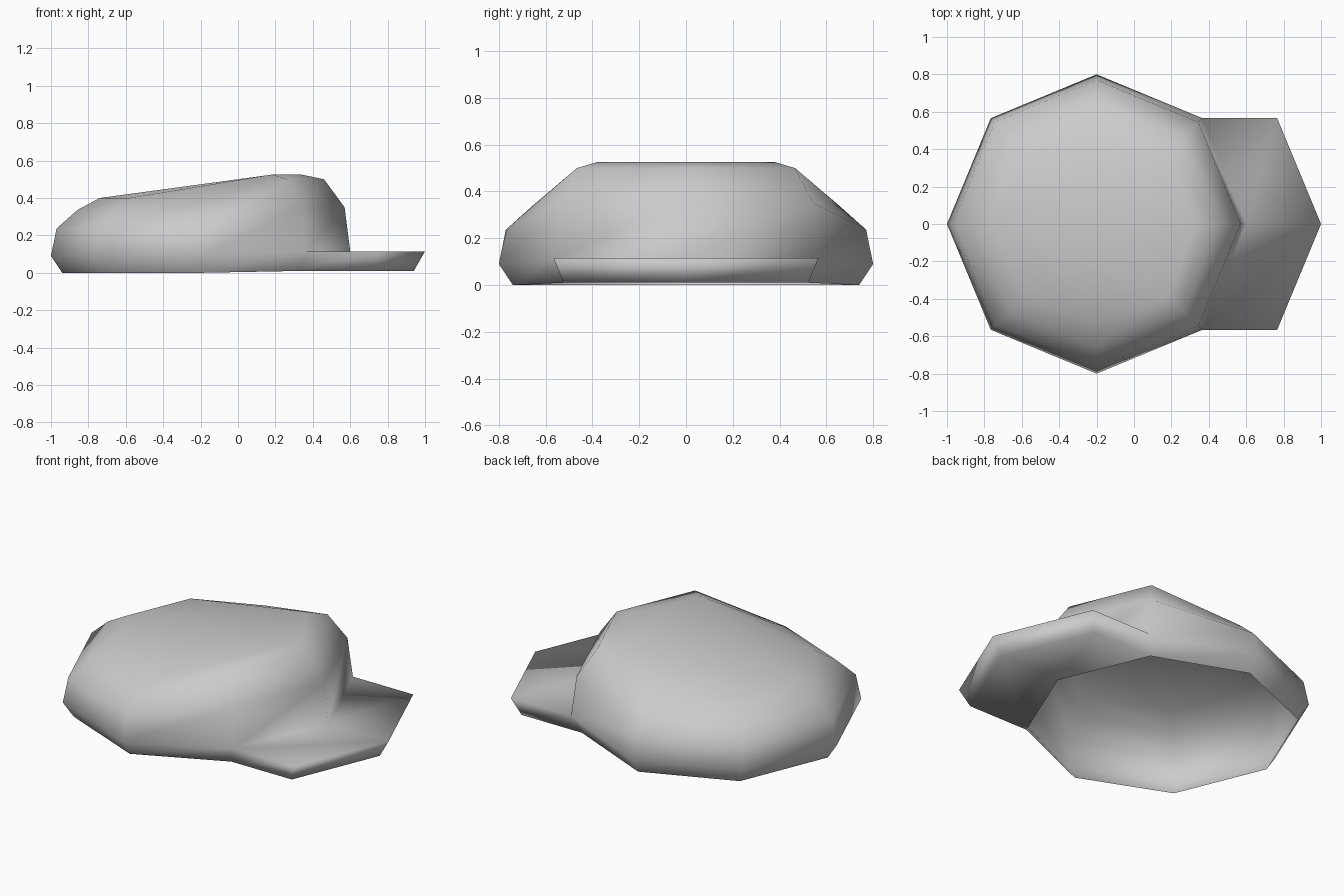
import bpy
import bmesh
from math import cos, sin, pi

cube = bpy.data.objects.get("Cube")
if cube:
    bpy.data.objects.remove(cube, do_unlink=True)

SIDES = 8
CENTRE_X = -0.2
BRIM_LENGTH = 0.4
FRONT = (7, 0, 1)          # corners over the brim

# Crown rings from the opening upward: radius, height at back, height over brim
RINGS = [
    (0.74, 0.00, 0.01),
    (0.80, 0.09, 0.115),
    (0.77, 0.237, 0.35),
    (0.66, 0.335, 0.50),
    (0.54, 0.40, 0.525),
]

grey = bpy.data.materials.new("cloth grey")
grey.use_nodes = True
colour = (0.6, 0.6, 0.6, 1)
grey.diffuse_color = colour
grey.node_tree.nodes["Principled BSDF"].inputs["Base Color"].default_value = colour

bm = bmesh.new()


def make_ring(radius, back_z, front_z):
    ring = []
    for i in range(SIDES):
        a = 2 * pi * i / SIDES
        z = front_z if i in FRONT else back_z
        ring.append(bm.verts.new((CENTRE_X + radius * cos(a), radius * sin(a), z)))
    return ring


rings = [make_ring(*r) for r in RINGS]

# Crown walls, left open where the brim grows out of the lowest band
for level, (low, high) in enumerate(zip(rings, rings[1:])):
    for i in range(SIDES):
        j = (i + 1) % SIDES
        if level == 0 and i in FRONT and j in FRONT:
            continue
        bm.faces.new((low[i], low[j], high[j], high[i]))

# Sloping crown top, folded symmetrically
top = rings[-1]
for fold in ((0, 1, 7), (1, 4, 7), (1, 3, 4), (1, 2, 3), (4, 5, 7), (5, 6, 7)):
    bm.faces.new([top[i] for i in fold])

# Brim: the front band pushed forward, with top, underside, ends and rim
inner = [(rings[0][i], rings[1][i]) for i in FRONT]
outer = [tuple(bm.verts.new((v.co.x + BRIM_LENGTH, v.co.y, v.co.z)) for v in pair)
         for pair in inner]
for k in range(len(FRONT) - 1):
    (il, ih), (jl, jh) = inner[k], inner[k + 1]
    (ol, oh), (pl, ph) = outer[k], outer[k + 1]
    bm.faces.new((ol, pl, ph, oh))
    bm.faces.new((ih, oh, ph, jh))
    bm.faces.new((il, jl, pl, ol))
for k, flip in ((0, False), (-1, True)):
    end = [inner[k][0], outer[k][0], outer[k][1], inner[k][1]]
    bm.faces.new(end[::-1] if flip else end)

for face in bm.faces:
    face.smooth = True

mesh = bpy.data.meshes.new("cap")
bm.to_mesh(mesh)
bm.free()
mesh.materials.append(grey)
cap = bpy.data.objects.new("cap", mesh)
bpy.context.collection.objects.link(cap)
